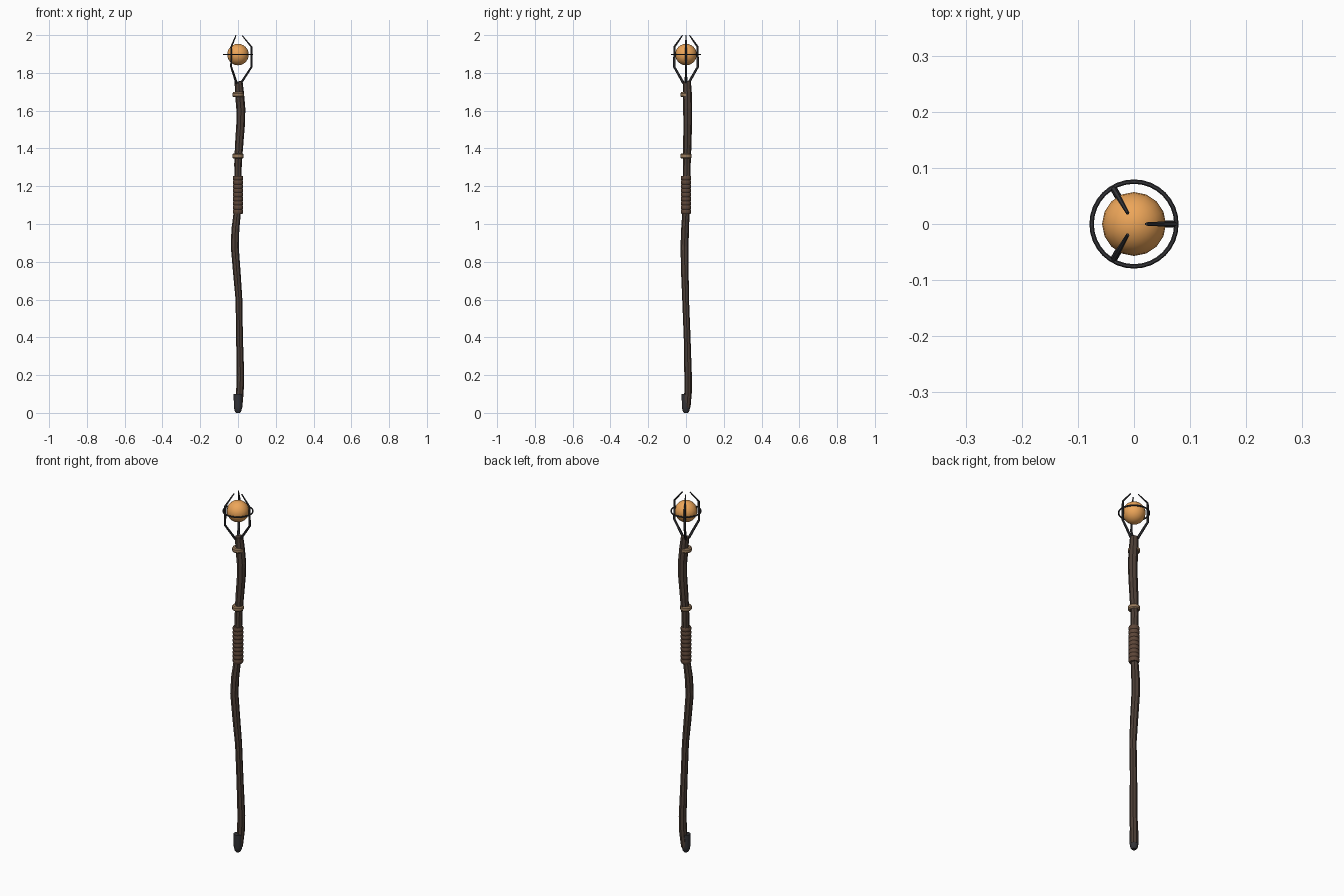
import bpy, bmesh
from math import sin, cos, pi, radians
from mathutils import Vector

if "Cube" in bpy.data.objects:
    bpy.data.objects.remove(bpy.data.objects["Cube"])


def material(name, rgb):
    m = bpy.data.materials.new(name)
    m.diffuse_color = (*rgb, 1)
    m.use_nodes = True
    m.node_tree.nodes["Principled BSDF"].inputs["Base Color"].default_value = m.diffuse_color
    return m


WOOD = material("dark_wood", (0.075, 0.05, 0.038))
LEATHER = material("leather", (0.11, 0.062, 0.04))
BINDING = material("binding", (0.32, 0.2, 0.11))
IRON = material("iron", (0.035, 0.035, 0.04))
AMBER = material("amber", (0.85, 0.38, 0.1))


def finish(bm, name, mat, smooth=None):
    bmesh.ops.recalc_face_normals(bm, faces=bm.faces)
    me = bpy.data.meshes.new(name)
    bm.to_mesh(me)
    bm.free()
    me.materials.append(mat)
    ob = bpy.data.objects.new(name, me)
    bpy.context.collection.objects.link(ob)
    if smooth:
        bpy.context.view_layer.objects.active = ob
        ob.select_set(True)
        bpy.ops.object.shade_smooth_by_angle(angle=radians(smooth))
        ob.select_set(False)
    return ob


def tube(name, path, sides, mat, ref=(1, 0, 0), smooth=None):
    """Capped tube through (x, y, z, radius) points."""
    bm = bmesh.new()
    pts = [Vector(p[:3]) for p in path]
    rings = []
    for i, p in enumerate(pts):
        t = (pts[min(i + 1, len(pts) - 1)] - pts[max(i - 1, 0)]).normalized()
        u = Vector(ref)
        u = (u - t * u.dot(t)).normalized()
        v = t.cross(u)
        r = path[i][3]
        rings.append([bm.verts.new(p + (u * cos(a) + v * sin(a)) * r)
                      for a in (2 * pi * k / sides for k in range(sides))])
    for a, b in zip(rings, rings[1:]):
        for k in range(sides):
            n = (k + 1) % sides
            bm.faces.new((a[k], a[n], b[n], b[k]))
    bm.faces.new(rings[0])
    bm.faces.new(rings[-1])
    return finish(bm, name, mat, smooth)


def lathe(name, profile, sides, mat):
    return tube(name, [(0, 0, z, r) for r, z in profile], sides, mat, smooth=35)


def torus(name, z, major, minor, mat, n=32, m=6):
    bm = bmesh.new()
    g = [[bm.verts.new(((major + minor * cos(2 * pi * j / m)) * cos(2 * pi * i / n),
                        (major + minor * cos(2 * pi * j / m)) * sin(2 * pi * i / n),
                        z + minor * sin(2 * pi * j / m)))
          for j in range(m)] for i in range(n)]
    for i in range(n):
        for j in range(m):
            a, b = (i + 1) % n, (j + 1) % m
            bm.faces.new((g[i][j], g[a][j], g[a][b], g[i][b]))
    return finish(bm, name, mat, smooth=40)


# Gnarled wooden shaft
tube("shaft", [
    (0.004, 0.005, 0.03, 0.019), (0.010, 0.011, 0.11, 0.020),
    (0.013, 0.011, 0.20, 0.020), (0.008, 0.006, 0.40, 0.018),
    (0.005, -0.002, 0.60, 0.018), (-0.006, -0.006, 0.74, 0.020),
    (-0.017, -0.008, 0.88, 0.021), (-0.014, -0.005, 0.97, 0.021),
    (-0.003, 0.000, 1.07, 0.019), (0.000, 0.003, 1.20, 0.019),
    (0.000, 0.005, 1.32, 0.020), (0.006, 0.007, 1.42, 0.022),
    (0.014, 0.009, 1.53, 0.023), (0.015, 0.009, 1.61, 0.024),
    (0.008, 0.007, 1.69, 0.024), (0.003, 0.005, 1.755, 0.021)], 8, WOOD)

# Metal foot
lathe("foot_cap", [(0.011, 0.0), (0.018, 0.01), (0.022, 0.03), (0.023, 0.10)], 12, IRON)

# Ridged leather grip
grip = [(0.024, 1.053)]
for i in range(9):
    z = 1.055 + i * 0.0222
    grip += [(0.0245, z), (0.0275, z + 0.006), (0.0275, z + 0.016)]
grip += [(0.0245, 1.255)]
lathe("grip", grip, 12, LEATHER)

# Bindings
for i, z in enumerate((1.36, 1.685)):
    lathe(f"binding_{i + 1}", [(0.025, z - 0.013), (0.030, z - 0.007),
                               (0.030, z + 0.007), (0.025, z + 0.013)], 12, BINDING)

# Glowing orb
bm = bmesh.new()
bmesh.ops.create_uvsphere(bm, u_segments=16, v_segments=12, radius=0.057)
bmesh.ops.translate(bm, verts=bm.verts, vec=(0, 0, 1.897))
finish(bm, "orb", AMBER, smooth=60)

# Ring around the orb
torus("orb_ring", 1.897, 0.0755, 0.004, IRON)

# Three claws
for i in range(3):
    a = 2 * pi * i / 3
    prof = [(0.015, 1.745, 0.007), (0.072, 1.832, 0.006),
            (0.071, 1.938, 0.0055), (0.022, 1.998, 0.003)]
    tube(f"claw_{i + 1}", [(r * cos(a), r * sin(a), z, w) for r, z, w in prof],
         6, IRON, ref=(-sin(a), cos(a), 0))
